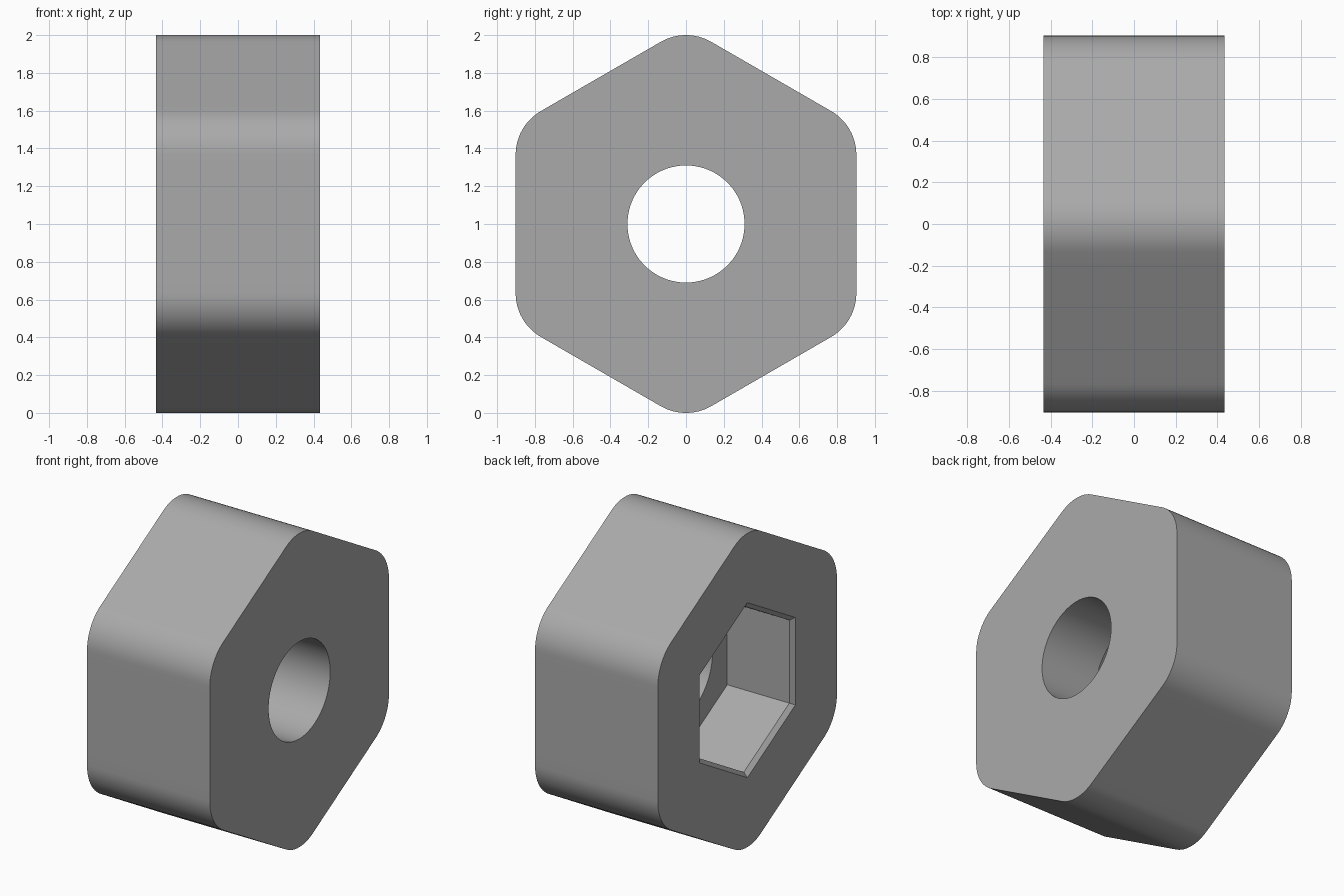
import bpy
import bmesh
import math

if "Cube" in bpy.data.objects:
    bpy.data.objects.remove(bpy.data.objects["Cube"])

HALF_WIDTH = 0.433      # half thickness along x
APOTHEM = 0.902         # centre to outer flat
CORNER = 0.268          # outer corner rounding radius
BORE = 0.31             # through-hole radius
POCKET = 0.458          # centre to pocket flat
CHAMFER = 0.025         # bevel around the pocket mouth
FLOOR_X = 0.03          # depth position of the pocket floor

SIXTH = math.radians(60)
CORNER_DIST = (APOTHEM - CORNER) / math.cos(SIXTH / 2)
ARC = SIXTH / 2 - math.atan((APOTHEM - CORNER) * math.tan(SIXTH / 2) / APOTHEM)


def off_corner(t):
    """Signed angle from the nearest hexagon corner."""
    return t - SIXTH * round(t / SIXTH)


def hexagon(apothem):
    return lambda t: apothem / math.cos(SIXTH / 2 - abs(off_corner(t)))


def circle(radius):
    return lambda t: radius


def rounded_hexagon(t):
    d = off_corner(t)
    if abs(d) > ARC:
        return hexagon(APOTHEM)(t)
    return CORNER_DIST * math.cos(d) + math.sqrt(CORNER ** 2 - (CORNER_DIST * math.sin(d)) ** 2)


# Shared angles: fine steps round each corner, even steps along each flat
angles = []
for k in range(6):
    angles += [k * SIXTH + ARC * (i - 6) / 6 for i in range(12)]
    angles += [k * SIXTH + ARC + (SIXTH - 2 * ARC) * i / 12 for i in range(12)]

# Closed loop of rings: outside, bore, pocket floor, pocket wall, chamfer
rings = [
    (-HALF_WIDTH, rounded_hexagon),
    (HALF_WIDTH, rounded_hexagon),
    (HALF_WIDTH, circle(BORE)),
    (FLOOR_X, circle(BORE)),
    (FLOOR_X, hexagon(POCKET)),
    (-HALF_WIDTH + CHAMFER, hexagon(POCKET)),
    (-HALF_WIDTH, hexagon(POCKET + CHAMFER)),
]

bm = bmesh.new()
loops = [[bm.verts.new((x, r(t) * math.sin(t), 1 + r(t) * math.cos(t))) for t in angles]
         for x, r in rings]
n = len(angles)
for a, b in zip(loops, loops[1:] + loops[:1]):
    for i in range(n):
        j = (i + 1) % n
        bm.faces.new((a[i], a[j], b[j], b[i]))
bmesh.ops.recalc_face_normals(bm, faces=bm.faces)

mesh = bpy.data.meshes.new("hex_knob")
bm.to_mesh(mesh)
bm.free()

grey = bpy.data.materials.new("mid grey")
grey.diffuse_color = (0.4, 0.4, 0.4, 1)
grey.use_nodes = True
grey.node_tree.nodes["Principled BSDF"].inputs["Base Color"].default_value = grey.diffuse_color
mesh.materials.append(grey)

# Rounded hexagonal body with bore and nut pocket
body = bpy.data.objects.new("hex_knob", mesh)
bpy.context.collection.objects.link(body)
bpy.context.view_layer.objects.active = body
body.select_set(True)
bpy.ops.object.shade_smooth_by_angle(angle=math.radians(30))
